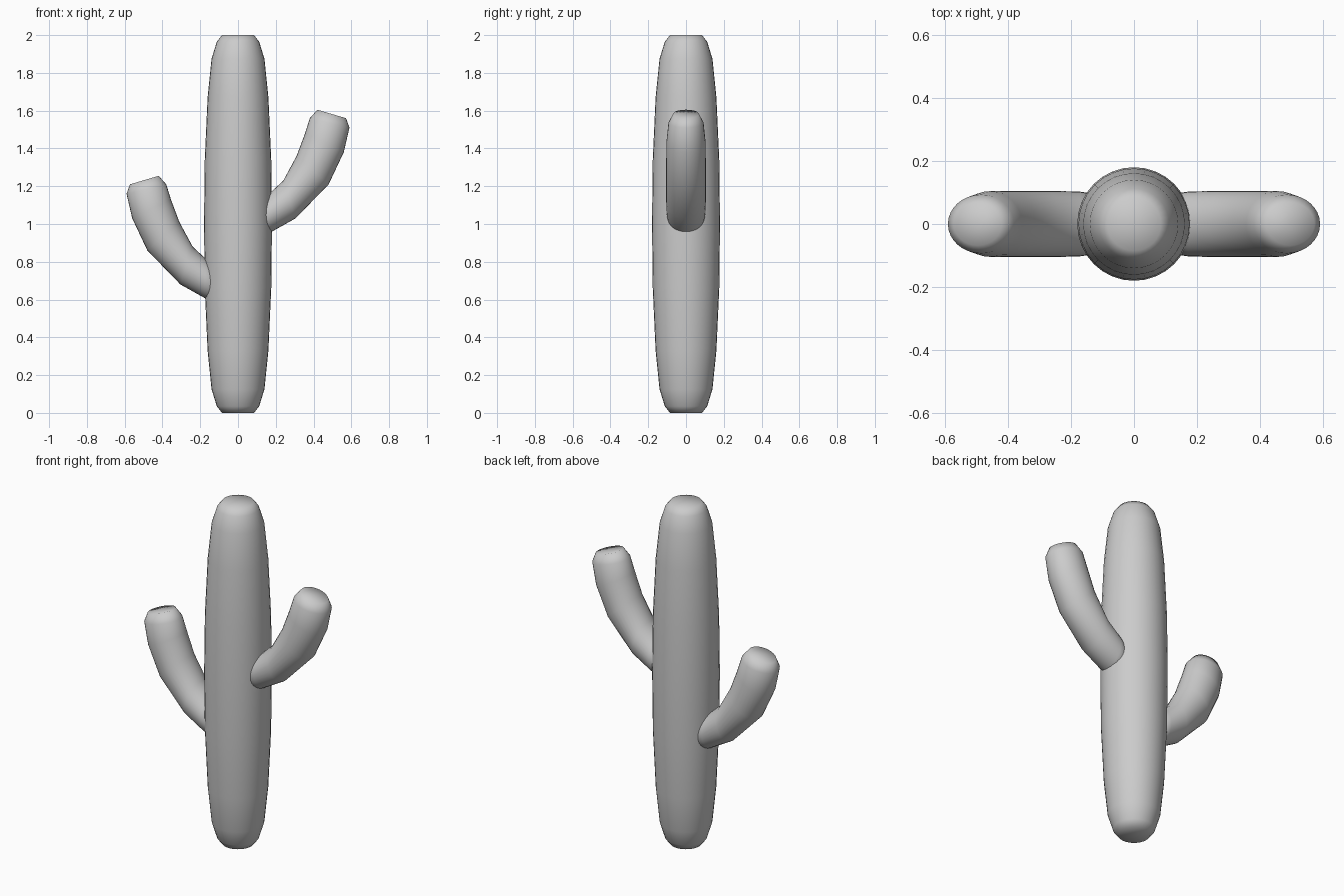
import bpy, bmesh, math

if "Cube" in bpy.data.objects:
    bpy.data.objects.remove(bpy.data.objects["Cube"])

SIDES = 32


def loft(name, rings):
    """Skin elliptical rings given as (upper point, lower point, half depth in y)."""
    bm = bmesh.new()
    loops = []
    for (ax, az), (bx, bz), ry in rings:
        cx, cz = (ax + bx) / 2, (az + bz) / 2
        ux, uz = (bx - ax) / 2, (bz - az) / 2
        loop = []
        for i in range(SIDES):
            a = 2 * math.pi * i / SIDES
            c, s = math.cos(a), math.sin(a)
            loop.append(bm.verts.new((cx + ux * c, ry * s, cz + uz * c)))
        loops.append(loop)
    for lo, hi in zip(loops, loops[1:]):
        for i in range(SIDES):
            j = (i + 1) % SIDES
            bm.faces.new((lo[i], lo[j], hi[j], hi[i]))
    # fan caps
    for loop in (loops[0], loops[-1]):
        cap = bm.faces.new(loop)
        bmesh.ops.poke(bm, faces=[cap])
    bmesh.ops.recalc_face_normals(bm, faces=bm.faces)
    for f in bm.faces:
        f.smooth = True
    mesh = bpy.data.meshes.new(name)
    bm.to_mesh(mesh)
    bm.free()
    obj = bpy.data.objects.new(name, mesh)
    bpy.context.collection.objects.link(obj)
    return obj


# trunk: barrel profile, symmetric about z = 1
half = [(0.0, 0.085), (0.035, 0.112), (0.125, 0.14), (0.33, 0.161),
        (0.66, 0.176), (1.0, 0.18)]
profile = half + [(2 - z, r) for z, r in reversed(half[:-1])]
loft("trunk", [((-r, z), (r, z), r) for z, r in profile])

# arms: upper-edge point, lower-edge point, half depth
arm = [((0.06, 1.08), (0.11, 0.925), 0.09),
       ((0.17, 1.165), (0.18, 0.96), 0.103),
       ((0.24, 1.23), (0.305, 1.03), 0.105),
       ((0.31, 1.36), (0.48, 1.21), 0.105),
       ((0.355, 1.48), (0.56, 1.38), 0.104),
       ((0.38, 1.56), (0.59, 1.51), 0.093),
       ((0.42, 1.605), (0.572, 1.56), 0.068)]


def place_arm(name, side, drop):
    loft(name, [((side * ax, az - drop), (side * bx, bz - drop), ry)
                for (ax, az), (bx, bz), ry in arm])


place_arm("right_arm", 1, 0.0)
place_arm("left_arm", -1, 0.35)
